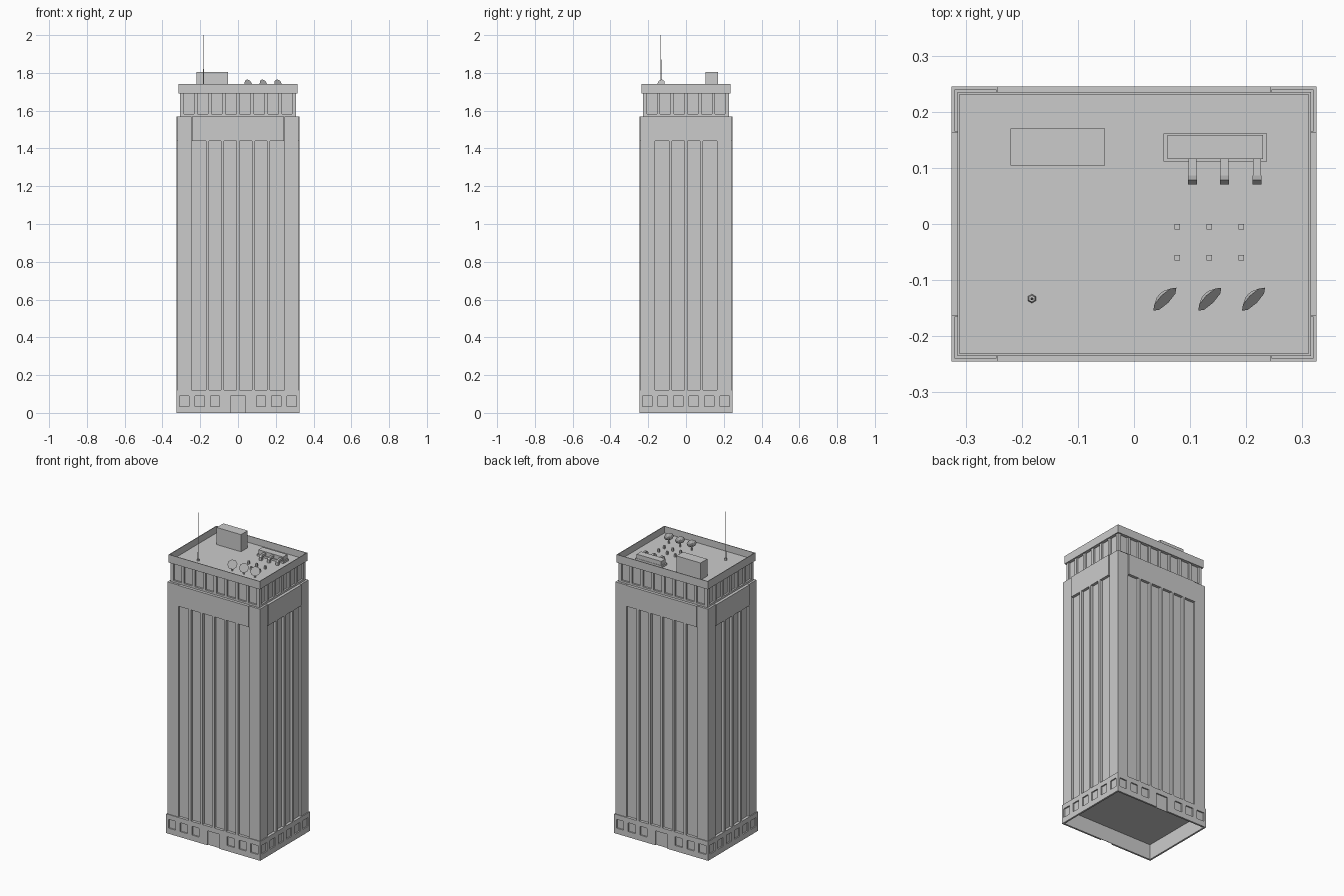
import bpy, bmesh
from math import pi, radians
from mathutils import Matrix, Vector

if "Cube" in bpy.data.objects:
    bpy.data.objects.remove(bpy.data.objects["Cube"])

HX, HY = 0.325, 0.245          # half footprint
Z_BASE, Z_LINTEL, Z_SHAFT, Z_CROWN, Z_TOP = 0.12, 1.44, 1.57, 1.69, 1.74
# facades: (rotation, half width, distance from centre, number of bays)
SIDES = [(0, HX, HY, 8), (pi / 2, HY, HX, 6), (pi, HX, HY, 8), (-pi / 2, HY, HX, 6)]


def box(bm, x0, x1, y0, y1, z0, z1, rot=0.0):
    m = (Matrix.Rotation(rot, 4, 'Z')
         @ Matrix.Translation(((x0 + x1) / 2, (y0 + y1) / 2, (z0 + z1) / 2))
         @ Matrix.Diagonal((x1 - x0, y1 - y0, z1 - z0, 1)))
    bmesh.ops.create_cube(bm, size=1, matrix=m)


def cone(bm, loc, r1, r2, depth, n, rot=None):
    m = Matrix.Translation(loc) @ (rot or Matrix.Identity(4)) @ Matrix.Translation((0, 0, depth / 2))
    bmesh.ops.create_cone(bm, cap_ends=True, segments=n, radius1=r1, radius2=r2, depth=depth, matrix=m)


def finish(bm, name):
    me = bpy.data.meshes.new(name)
    bm.to_mesh(me)
    bm.free()
    ob = bpy.data.objects.new(name, me)
    bpy.context.collection.objects.link(ob)
    return ob


def simple_box(name, *dims):
    bm = bmesh.new()
    box(bm, *dims)
    return finish(bm, name)


# base: hollow below, recessed windows and a door in the wide sides
bm = bmesh.new()
for rot, w, d, n in SIDES:
    p = 2 * w / n
    front, back = -d, -d + 0.008
    box(bm, -w + 0.008, w - 0.008, back, back + 0.003, 0, Z_BASE, rot)
    box(bm, -w, w, front, back, 0.09, Z_BASE, rot)
    door = 0.04 if n == 8 else 0
    if door:
        box(bm, -w, -door, front, back, 0, 0.035, rot)
        box(bm, door, w, front, back, 0, 0.035, rot)
    else:
        box(bm, -w, w, front, back, 0, 0.035, rot)
    half = 0.025               # half window width
    edges = [-w]
    for i in range(n):
        c = -w + (i + 0.5) * p
        if door and i in (3, 4):
            if i == 3:
                edges += [-door, door]
            continue
        edges += [c - half, c + half]
    edges.append(w)
    for a, b in zip(edges[::2], edges[1::2]):
        z0 = 0 if door and (abs(a - door) < 1e-6 or abs(b + door) < 1e-6) else 0.035
        box(bm, a, b, front, back, z0, 0.09, rot)
finish(bm, "base_walls")

# shaft: recessed core, corner piers, lintels and vertical fins
simple_box("shaft_core", -0.308, 0.308, -0.228, 0.228, 0.095, Z_SHAFT)
simple_box("base_ledge", -0.318, 0.318, -0.238, 0.238, 0.095, Z_BASE)
bm = bmesh.new()
for sx in (-1, 1):
    for sy in (-1, 1):
        xs = sorted((sx * 0.245, sx * 0.32))
        ys = sorted((sy * 0.165, sy * 0.24))
        box(bm, *xs, *ys, Z_BASE, Z_SHAFT)
finish(bm, "corner_piers")

lintel, fins = bmesh.new(), bmesh.new()
for rot, w, d, n in SIDES:
    p = 2 * w / n
    box(lintel, -w + p, w - p, -d, -d + 0.03, Z_LINTEL, Z_SHAFT, rot)
    for i in range(2, n - 1):
        u = -w + i * p
        box(fins, u - 0.008, u + 0.008, -d, -d + 0.03, Z_BASE, Z_LINTEL, rot)
finish(lintel, "lintels")
finish(fins, "facade_fins")

# crown: set back glazing with columns
simple_box("crown_core", -0.296, 0.296, -0.216, 0.216, Z_SHAFT, Z_CROWN)
bm = bmesh.new()
for rot, w, d, n in SIDES:
    w, d = w - 0.018, d - 0.018
    p = (2 * w - 0.018) / n
    box(bm, -w, w, -d, -d + 0.02, Z_SHAFT, Z_SHAFT + 0.012, rot)
    for i in range(n + 1):
        u = -w + 0.009 + i * p
        box(bm, u - 0.009, u + 0.009, -d, -d + 0.02, Z_SHAFT, Z_CROWN, rot)
finish(bm, "crown_columns")

# roof slab with thin parapet
bm = bmesh.new()
box(bm, -0.315, 0.315, -0.235, 0.235, Z_CROWN, Z_TOP)
top = max(bm.faces, key=lambda f: f.calc_center_median().z)
bmesh.ops.inset_region(bm, faces=[top], thickness=0.006)
inner = bmesh.ops.extrude_face_region(bm, geom=[top])
bmesh.ops.translate(bm, vec=(0, 0, -0.042),
                    verts=[v for v in inner['geom'] if isinstance(v, bmesh.types.BMVert)])
bmesh.ops.delete(bm, geom=[f for f in [top] if f.is_valid], context='FACES_ONLY')
bmesh.ops.recalc_face_normals(bm, faces=bm.faces)
finish(bm, "roof_parapet")
ROOF = Z_TOP - 0.042

# rooftop stair housing
simple_box("roof_housing", -0.22, -0.052, 0.104, 0.17, ROOF, 1.805)

# ventilation unit with three elbow ducts
bm = bmesh.new()
box(bm, 0.053, 0.237, 0.111, 0.161, ROOF, ROOF + 0.012)
box(bm, 0.06, 0.23, 0.116, 0.159, ROOF + 0.012, ROOF + 0.038)
finish(bm, "vent_unit")
bm = bmesh.new()
for x in (0.104, 0.161, 0.219):
    box(bm, x - 0.007, x + 0.007, 0.085, 0.118, ROOF + 0.018, ROOF + 0.032)
    prof = [(0.086, 0.033), (0.078, 0.031), (0.07, 0.02), (0.07, 0.0), (0.086, 0.0)]
    loops = [[bm.verts.new((x + s * 0.008, y, ROOF + z)) for y, z in prof] for s in (-1, 1)]
    bm.faces.new(loops[0])
    bm.faces.new(loops[1][::-1])
    for i in range(5):
        j = (i + 1) % 5
        bm.faces.new((loops[0][j], loops[0][i], loops[1][i], loops[1][j]))
bmesh.ops.recalc_face_normals(bm, faces=bm.faces)
finish(bm, "vent_ducts")

# small roof vents
bm = bmesh.new()
for x in (0.077, 0.134, 0.191):
    for y in (-0.005, -0.06):
        box(bm, x - 0.005, x + 0.005, y - 0.005, y + 0.005, ROOF, ROOF + 0.02)
finish(bm, "roof_vents")

# dishes facing the front right corner
aim = Vector((1, -1, 0.45)).normalized()
rot = aim.to_track_quat('Z', 'Y').to_matrix().to_4x4()
bm = bmesh.new()
for x in (0.055, 0.135, 0.213):
    c = Vector((x, -0.134, ROOF + 0.04))
    cone(bm, c - aim * 0.01, 0.012, 0.029, 0.01, 8, rot)
    cone(bm, (x - 0.003, -0.131, ROOF), 0.005, 0.004, 0.035, 6)
finish(bm, "roof_dishes")

# antenna
bm = bmesh.new()
cone(bm, (-0.182, -0.133, ROOF), 0.008, 0.006, 0.012, 6)
cone(bm, (-0.182, -0.133, ROOF), 0.003, 0.0012, 2.0 - ROOF, 6)
finish(bm, "antenna")
